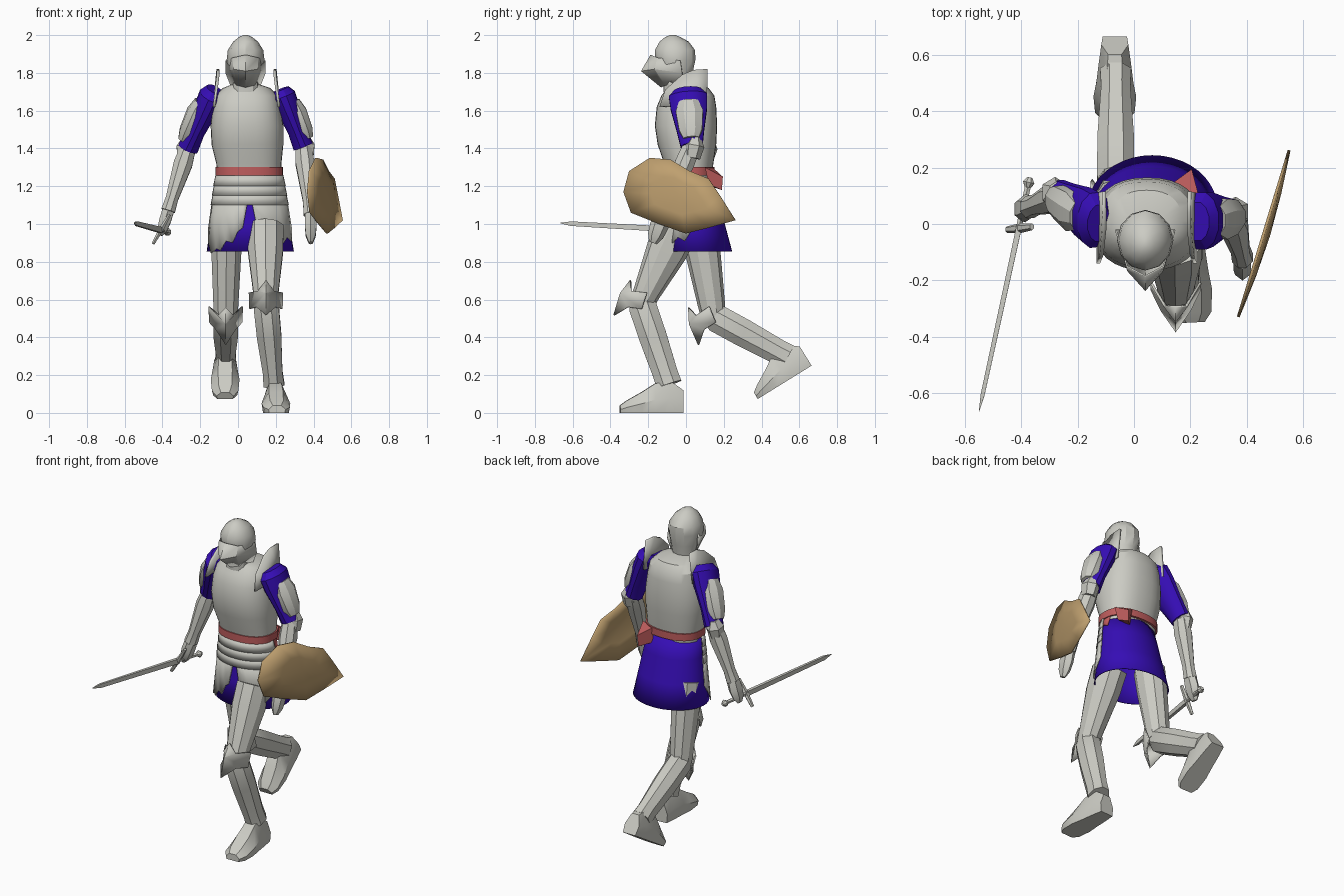
import bpy, bmesh, math
from mathutils import Vector as V

cube = bpy.data.objects.get("Cube")
if cube:
    bpy.data.objects.remove(cube, do_unlink=True)


def material(name, rgb):
    m = bpy.data.materials.new(name)
    m.use_nodes = True
    m.diffuse_color = (*rgb, 1)
    m.node_tree.nodes["Principled BSDF"].inputs["Base Color"].default_value = (*rgb, 1)
    return m


STEEL = material("steel", (0.60, 0.60, 0.55))
BLUE = material("blue cloth", (0.036, 0.004, 0.46))
RED = material("red sash", (0.52, 0.11, 0.11))
TAN = material("tan shield", (0.52, 0.35, 0.16))


def make(name, verts, faces, mat, thick=0, angle=30):
    me = bpy.data.meshes.new(name)
    me.from_pydata([tuple(v) for v in verts], [], faces)
    bm = bmesh.new()
    bm.from_mesh(me)
    bmesh.ops.remove_doubles(bm, verts=bm.verts, dist=0.0005)
    bmesh.ops.recalc_face_normals(bm, faces=bm.faces)
    bm.to_mesh(me)
    bm.free()
    ob = bpy.data.objects.new(name, me)
    bpy.context.collection.objects.link(ob)
    me.materials.append(mat)
    if thick:
        s = ob.modifiers.new("thickness", "SOLIDIFY")
        s.thickness, s.offset = thick, 0
    bpy.ops.object.select_all(action="DESELECT")
    bpy.context.view_layer.objects.active = ob
    ob.select_set(True)
    bpy.ops.object.shade_smooth_by_angle(angle=math.radians(angle))
    return ob


def loft(name, rings, mat, caps=True, wrap=True, **kw):
    """Skin equal-sized rows of points."""
    n = len(rings[0])
    verts = [p for r in rings for p in r]
    faces = [(i * n + j, i * n + (j + 1) % n, (i + 1) * n + (j + 1) % n, (i + 1) * n + j)
             for i in range(len(rings) - 1) for j in range(n if wrap else n - 1)]
    if caps and wrap:
        faces += [tuple(range(n)), tuple(range(len(verts) - n, len(verts)))]
    return make(name, verts, faces, mat, **kw)


def limb(name, p, q, stations, mat, n=8, **kw):
    """Tapered prism from p to q; stations are (t, half width, half depth)."""
    p, q = V(p), V(q)
    d = (q - p).normalized()
    u = V((1, 0, 0)) if abs(d.x) < 0.95 else V((0, 1, 0))
    u = (u - d * u.dot(d)).normalized()
    w = d.cross(u)
    rings = []
    for t, a, b in stations:
        c = p.lerp(q, t)
        rings.append([c + u * a * math.cos(k) + w * b * math.sin(k)
                      for k in ((j + 0.5) * math.tau / n for j in range(n))])
    return loft(name, rings, mat, **kw)


def oval(z, x0, x1, y0, y1, n=32, power=0.85):
    """Rounded horizontal ring between the given limits."""
    def f(s):
        return math.copysign(abs(s) ** power, s)
    return [V(((x0 + x1) / 2 + (x1 - x0) / 2 * f(math.cos(a)),
               (y0 + y1) / 2 + (y1 - y0) / 2 * f(math.sin(a)), z))
            for a in (j * math.tau / n for j in range(n))]


# Cuirass, neck, belt
loft("cuirass", [oval(*r) for r in [
    (1.24, -0.11, 0.23, -0.10, 0.135), (1.32, -0.115, 0.23, -0.115, 0.145),
    (1.42, -0.14, 0.24, -0.15, 0.16), (1.52, -0.145, 0.24, -0.165, 0.165),
    (1.62, -0.135, 0.225, -0.155, 0.16), (1.68, -0.12, 0.21, -0.13, 0.15),
    (1.72, -0.08, 0.17, -0.10, 0.12), (1.74, -0.03, 0.11, -0.09, 0.05)]], STEEL)
loft("neck", [oval(z, -0.03, 0.11, -0.12, 0.02, 12) for z in (1.70, 1.80)], STEEL)
loft("belt", [oval(z, -0.118, 0.238, -0.118, 0.152) for z in (1.258, 1.302)], RED)
make("belt_knot", [(0.13, 0.14, 1.30), (0.23, 0.10, 1.30), (0.22, 0.12, 1.21), (0.14, 0.13, 1.20),
                   (0.205, 0.195, 1.25), (0.20, 0.19, 1.18)],
     [(0, 1, 4), (1, 2, 5, 4), (2, 3, 5), (0, 4, 5, 3), (0, 3, 2, 1)], RED)
make("sash_end", [(0.215, -0.02, 1.29), (0.215, 0.06, 1.29), (0.24, 0.05, 1.20), (0.24, 0.0, 1.22)],
     [(0, 1, 2, 3)], RED, thick=0.012)

# Cloth skirt
def skirt_point(phi, z, grow):
    """phi runs from 0 at the front towards the left side."""
    k = (1.27 - z) / 0.41
    rx, ry = 0.165 + 0.062 * k + grow, 0.115 + 0.07 * k + grow
    return V((0.06 + 0.005 * k + rx * math.sin(phi), 0.015 + 0.04 * k - ry * math.cos(phi), z))


loft("skirt", [[skirt_point(j * math.tau / 40, z, 0) for j in range(40)]
               for z in (1.27, 1.14, 1.0, 0.855)], BLUE, caps=False, thick=0.006)

# Hip plates: overlapping bands above two ragged tassets
def arc(deg0, deg1, z0, z1, grow):
    return [[skirt_point(math.radians(deg0 + (deg1 - deg0) * j / 24), z, g)
             for j in range(25)] for z, g in ((z0, grow - 0.004), (z1, grow))]


for i in range(3):
    loft(f"fauld_band_{i + 1}", arc(-88, 88, 1.26 - 0.05 * i, 1.20 - 0.05 * i, 0.014), STEEL,
         wrap=False, thick=0.006)
HEMS = {"right_tasset": [(-88, 0.97), (-72, 0.90), (-60, 0.845), (-50, 0.87), (-42, 0.86),
                         (-34, 0.91), (-24, 0.90), (-17, 0.96), (-10, 0.98), (-4, 1.10)],
        "left_tasset": [(4, 1.10), (8, 1.02), (15, 0.97), (22, 0.93), (35, 0.92),
                        (50, 0.90), (60, 0.93), (72, 0.91), (88, 0.98)]}
for name, hem in HEMS.items():
    rows = [[skirt_point(math.radians(a), 1.14 + (z - 1.14) * t, 0.010) for a, z in hem]
            for t in (0, 0.5, 1)]
    loft(name, rows, STEEL, wrap=False, thick=0.006)

# Helmet with pointed visor
HX = 0.04
loft("helmet", [oval(z, HX - a, HX + a, y0, y1, 12, 1) for z, a, y0, y1 in [
    (1.73, 0.07, -0.10, 0.025), (1.80, 0.088, -0.14, 0.035), (1.87, 0.10, -0.165, 0.05),
    (1.92, 0.094, -0.165, 0.048), (1.965, 0.066, -0.14, 0.015), (1.99, 0.035, -0.11, -0.03),
    (2.0, 0.012, -0.085, -0.055)]], STEEL)
visor = [[(0.102, -0.03, 1.865), (0.065, -0.15, 1.88), (0, -0.185, 1.895)],
         [(0.104, -0.02, 1.80), (0.062, -0.165, 1.82), (0, -0.235, 1.81)],
         [(0.076, -0.02, 1.73), (0.042, -0.11, 1.735), (0, -0.13, 1.725)]]
loft("visor", [[V((HX + x, y, z)) for x, y, z in r] + [V((HX - x, y, z)) for x, y, z in r[1::-1]]
               for r in visor], STEEL, wrap=False, thick=0.006, angle=15)

# Upright shoulder guards
for name, x, s in (("right_shoulder_guard", -0.115, -1), ("left_shoulder_guard", 0.205, 1)):
    make(name, [(x + s * 0.012, -0.14, 1.62), (x, -0.11, 1.71), (x - s * 0.01, -0.02, 1.79),
                (x - s * 0.01, 0.04, 1.815), (x - s * 0.008, 0.115, 1.82), (x + s * 0.012, 0.11, 1.63)],
         [(0, 1, 2, 3, 4, 5)], STEEL, thick=0.014)

# Arms
ARMS = {"right": ((-0.135, 0.01, 1.69), (-0.265, 0.10, 1.40), (-0.37, 0.06, 1.07), (-0.41, 0.05, 0.94)),
        "left": ((0.235, 0.01, 1.69), (0.345, 0.03, 1.41), (0.385, -0.12, 1.05), (0.385, -0.175, 0.90))}
for side, (shoulder, elbow, wrist, tip) in ARMS.items():
    s = -1 if side == "right" else 1
    sh, el = V(shoulder), V(elbow)
    limb(side + "_sleeve", sh, el, [(-0.08, 0.045, 0.07), (0.04, 0.068, 0.105), (0.28, 0.064, 0.10),
                                    (0.7, 0.05, 0.075), (1, 0.056, 0.06)], BLUE, n=12)
    out = V((s * 0.036, 0, 0.016))
    limb(side + "_upper_arm_plate", sh + out, el + out, [(0.2, 0.035, 0.055), (0.4, 0.052, 0.078),
                                                         (0.75, 0.046, 0.066), (0.9, 0.032, 0.045)], STEEL)
    limb(side + "_elbow_cop", el + V((s * 0.012, 0.02, 0.05)), el + V((s * 0.02, 0.0, -0.06)),
         [(0, 0.025, 0.03), (0.4, 0.052, 0.056), (1, 0.04, 0.045)], STEEL, n=6)
    limb(side + "_forearm", elbow, wrist, [(0, 0.045, 0.05), (0.25, 0.054, 0.056), (0.8, 0.036, 0.038),
                                           (1, 0.04, 0.042)], STEEL)
    limb(side + "_gauntlet", wrist, tip, [(0, 0.036, 0.042), (0.4, 0.036, 0.05), (0.75, 0.03, 0.042),
                                          (1, 0.012, 0.022)], STEEL, n=6)

# Sword
pommel, point = V((-0.372, 0.155, 0.958)), V((-0.55, -0.665, 1.005))
limb("sword_grip", pommel, point, [(0, 0.012, 0.012), (0.22, 0.012, 0.012)], STEEL, n=6)
limb("sword_pommel", pommel, point, [(-0.012, 0.01, 0.01), (0.01, 0.022, 0.022), (0.035, 0.01, 0.01)], STEEL)
limb("sword_blade", pommel, point, [(0.2, 0.014, 0.022), (0.93, 0.01, 0.017), (1, 0.001, 0.002)],
     STEEL, n=4, angle=10)
limb("sword_guard", (-0.362, -0.01, 1.05), (-0.45, -0.02, 0.895),
     [(0, 0.009, 0.012), (0.5, 0.014, 0.018), (1, 0.009, 0.012)], STEEL, n=6)

# Shield: faceted curved board
rim = [(-0.33, 1.17), (-0.30, 1.28), (-0.19, 1.35), (-0.08, 1.34), (0.02, 1.28), (0.12, 1.24),
       (0.18, 1.15), (0.262, 1.02), (0.12, 0.98), (0.0, 0.95), (-0.14, 1.0), (-0.29, 1.06)]


def board(y, z, bulge):
    return (0.37 + 0.305 * (y + 0.33) + bulge, y, z)


cy, cz, n = -0.04, 1.15, len(rim)
verts = [board(y, z, 0) for y, z in rim]
verts += [board(cy + (y - cy) * 0.5, cz + (z - cz) * 0.5, 0.014) for y, z in rim]
verts.append(board(cy, cz, 0.02))
faces = [(i, (i + 1) % n, n + (i + 1) % n, n + i) for i in range(n)]
faces += [(n + i, n + (i + 1) % n, 2 * n) for i in range(n)]
make("shield", verts, faces, TAN, thick=0.01)


# Legs
def knee(name, centre, up):
    up = V(up).normalized()
    fwd, right = V((0, -up.z, up.y)), V((1, 0, 0))
    pts = [(0, 0.085, 0.085), (0.04, 0.035, 0.06), (0.088, 0.06, -0.02), (0.085, -0.03, -0.03),
           (0.05, -0.05, 0.04), (0, -0.12, 0.09), (-0.05, -0.05, 0.04), (-0.085, -0.03, -0.03),
           (-0.088, 0.06, -0.02), (-0.04, 0.035, 0.06), (0, 0, 0.105)]
    make(name, [V(centre) + right * a + up * b + fwd * c for a, b, c in pts],
         [(i, (i + 1) % 10, 10) for i in range(10)], STEEL, thick=0.008)


def foot(name, heel, forward, up):
    f, up = V(forward).normalized(), V(up).normalized()
    r = f.cross(up)
    rings = []
    for s, w, h in [(0, 0.048, 0.12), (0.07, 0.058, 0.17), (0.15, 0.066, 0.155), (0.22, 0.076, 0.11),
                    (0.30, 0.07, 0.065), (0.335, 0.045, 0.04)]:
        rings.append([V(heel) + f * s + r * a * w + up * b * h for a, b in
                      [(-0.9, 0), (0.9, 0), (1, 0.45), (0.5, 1), (-0.5, 1), (-1, 0.45)]])
    loft(name, rings, STEEL)


LEGS = {"left": ((0.145, -0.045, 0.98), (0.148, -0.235, 0.58), (0.19, -0.09, 0.15), 0.10),
        "right": ((-0.06, 0.065, 1.0), (-0.065, 0.145, 0.51), (-0.065, 0.54, 0.295), 0.085)}
for side, (hip, kn, ankle, r) in LEGS.items():
    limb(side + "_thigh", hip, kn, [(0, r, r * 1.15), (0.3, r * 0.98, r * 1.1), (0.85, 0.07, 0.073),
                                    (1, 0.066, 0.066)], STEEL, n=10)
    limb(side + "_greave", kn, ankle, [(-0.04, 0.06, 0.06), (0.04, 0.072, 0.08), (0.4, 0.07, 0.08),
                                       (0.85, 0.056, 0.072), (1, 0.06, 0.074)], STEEL)
knee("left_knee_cop", (0.148, -0.25, 0.59), (0, 0.4, 0.9))
knee("right_knee_cop", (-0.065, 0.12, 0.50), (0, -0.28, 0.96))
foot("left_foot", (0.19, -0.015, 0), (0.05, -1, 0), (0, 0, 1))
foot("right_foot", (-0.068, 0.665, 0.25), (0, -0.85, -0.526), (0, -0.526, 0.85))
